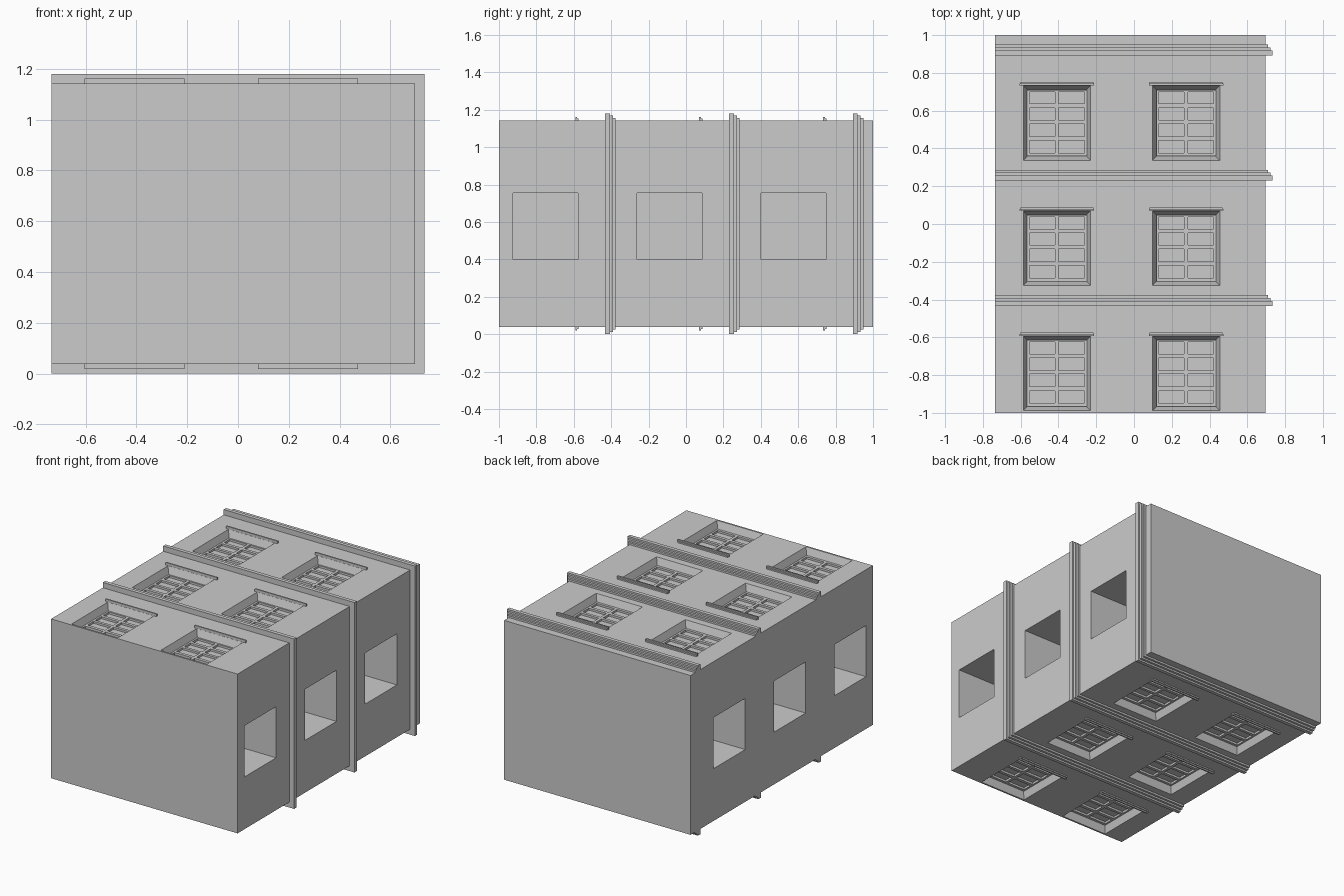
import bpy, bmesh
from mathutils import Vector

if "Cube" in bpy.data.objects:
    bpy.data.objects.remove(bpy.data.objects["Cube"])

ZC = 0.59                       # mid height, the two windowed walls mirror about it
HALF = 0.553                    # distance from mid height to each windowed wall
XL, XR = -0.735, 0.697          # plain end wall and corniced end wall
FLOOR = 0.6625                  # storey spacing along y
STOREYS = [i * FLOOR for i in range(3)]
WIN_X = (-0.408, 0.276)
WIN_Y = -0.787                  # centre of first-storey windows
DEPTH = 0.06


def hexa(bm, bottom, top, z0, z1):
    """Box or frustum from two (x0, x1, y0, y1) rectangles."""
    vs = [bm.verts.new((x, y, z)) for r, z in ((bottom, z0), (top, z1))
          for x, y in ((r[0], r[2]), (r[1], r[2]), (r[1], r[3]), (r[0], r[3]))]
    for f in ((3, 2, 1, 0), (4, 5, 6, 7), (0, 1, 5, 4), (1, 2, 6, 5), (2, 3, 7, 6), (3, 0, 4, 7)):
        bm.faces.new([vs[i] for i in f])


def box(bm, x0, x1, y0, y1, z0, z1):
    hexa(bm, (x0, x1, y0, y1), (x0, x1, y0, y1), z0, z1)


def finish(bm, name):
    bmesh.ops.recalc_face_normals(bm, faces=bm.faces)
    me = bpy.data.meshes.new(name)
    bm.to_mesh(me)
    bm.free()
    ob = bpy.data.objects.new(name, me)
    bpy.context.collection.objects.link(ob)
    return ob


# main block
bm = bmesh.new()
box(bm, XL, XR, -1, 1, ZC - HALF, ZC + HALF)
body = finish(bm, "building_block")

# cutter: splayed window recesses and square side openings
bm = bmesh.new()
for dy in STOREYS:
    yc = WIN_Y + dy
    for xc in WIN_X:
        for s in (1, -1):
            inner = (xc - 0.156, xc + 0.156, yc - 0.179, yc + 0.172)
            k = 1 + 0.02 / DEPTH    # continue the slope past the wall face
            g = 0.022 * k
            outer = (inner[0] - g, inner[1] + g, inner[2] - g, inner[3] + g)
            hexa(bm, inner, outer, ZC + s * (HALF - DEPTH), ZC + s * (HALF + 0.02))
    for a, b in ((XL - 0.1, XL + 0.36), (XR - 0.36, XR + 0.1)):
        box(bm, a, b, -0.925 + dy, -0.577 + dy, 0.40, 0.755)
cutter = finish(bm, "opening_cutter")
cutter.hide_render = True
mod = body.modifiers.new("openings", 'BOOLEAN')
mod.operation = 'DIFFERENCE'
mod.solver = 'EXACT'
mod.object = cutter
bpy.context.view_layer.objects.active = body
bpy.ops.object.modifier_apply(modifier=mod.name)
bpy.data.objects.remove(cutter)

# window sashes: 2 x 4 panes
bm = bmesh.new()
for dy in STOREYS:
    yc = WIN_Y + dy
    for xc in WIN_X:
        for s in (1, -1):
            za = ZC + s * (HALF - DEPTH - 0.004)
            zb = ZC + s * (HALF - DEPTH + 0.014)
            z0, z1 = min(za, zb), max(za, zb)
            ys = [yc - 0.179, yc - 0.161, yc - 0.096, yc - 0.074, yc - 0.008,
                  yc + 0.012, yc + 0.077, yc + 0.099, yc + 0.161, yc + 0.172]
            xs = [xc - 0.158, xc - 0.145, xc - 0.011, xc + 0.009, xc + 0.145, xc + 0.158]
            for i in range(0, 10, 2):       # rails
                box(bm, xs[0], xs[-1], ys[i], ys[i + 1], z0, z1)
            for i in range(1, 9, 2):        # stiles and centre bar
                for j in range(0, 6, 2):
                    box(bm, xs[j], xs[j + 1], ys[i], ys[i + 1], z0, z1)
finish(bm, "window_sashes")

# stepped lintels over the windows
bm = bmesh.new()
for dy in STOREYS:
    y = -0.592 + dy
    for xc in WIN_X:
        for s in (1, -1):
            for ya, yb, h, grow in ((y, y + 0.010, 0.018, 0), (y + 0.010, y + 0.018, 0.009, -0.004)):
                z0, z1 = sorted((ZC + s * (HALF - 0.003), ZC + s * (HALF + h)))
                box(bm, xc - 0.197 - grow, xc + 0.197 + grow, ya, yb, z0, z1)
finish(bm, "window_lintels")

# stepped cornices wrapping three walls: U outlines extruded along y
bm = bmesh.new()
for dy in STOREYS:
    y = -0.433 + dy
    for ya, yb, p in ((y, y + 0.026, 0.037), (y + 0.026, y + 0.042, 0.025), (y + 0.042, y + 0.057, 0.013)):
        o, i = HALF + p, HALF - 0.004
        pts = [(XL, o), (XR + p, o), (XR + p, -o), (XL, -o),
               (XL, -i), (XR - 0.004, -i), (XR - 0.004, i), (XL, i)]
        f = bm.faces.new([bm.verts.new((x, ya, ZC + z)) for x, z in pts])
        ext = bmesh.ops.extrude_face_region(bm, geom=[f], use_keep_orig=True)
        bmesh.ops.translate(bm, vec=Vector((0, yb - ya, 0)),
                            verts=[v for v in ext["geom"] if isinstance(v, bmesh.types.BMVert)])
finish(bm, "cornices")
